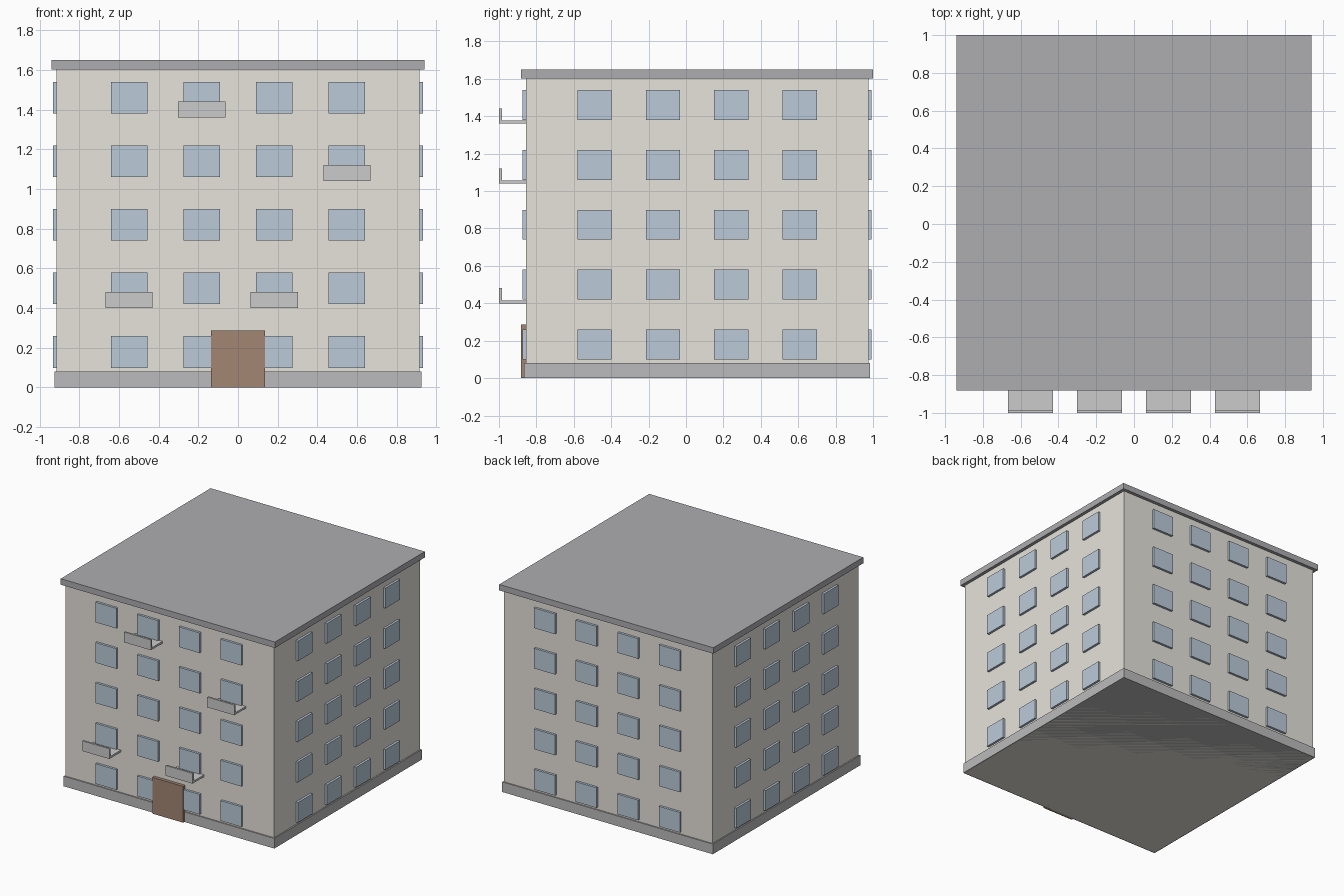
import bpy, bmesh
from mathutils import Matrix, Vector

if "Cube" in bpy.data.objects:
    bpy.data.objects.remove(bpy.data.objects["Cube"])

CY = 0.0595          # building centre in y (balconies reach y = -1)
HALF = 0.915         # half width of the square body
FLOOR = 0.3205       # storey height
COLS = [-0.549, -0.183, 0.183, 0.549]


def material(name, rgb):
    m = bpy.data.materials.new(name)
    m.diffuse_color = (*rgb, 1)
    m.use_nodes = True
    m.node_tree.nodes["Principled BSDF"].inputs["Base Color"].default_value = m.diffuse_color
    return m


WALL = material("wall_plaster", (0.80, 0.77, 0.71))
GLASS = material("window_glass", (0.50, 0.60, 0.70))
WOOD = material("door_wood", (0.36, 0.24, 0.17))
ROOF = material("roof_grey", (0.42, 0.42, 0.44))
STONE = material("plinth_grey", (0.50, 0.50, 0.51))
CONCRETE = material("balcony_grey", (0.62, 0.62, 0.62))


def boxes(name, spans, mat):
    """One object from boxes given as (low corner, high corner)."""
    bm = bmesh.new()
    for lo, hi in spans:
        lo, hi = Vector(lo), Vector(hi)
        size = Matrix.Diagonal((*(hi - lo), 1))
        bmesh.ops.create_cube(bm, size=1, matrix=Matrix.Translation((lo + hi) / 2) @ size)
    me = bpy.data.meshes.new(name)
    bm.to_mesh(me)
    bm.free()
    me.materials.append(mat)
    ob = bpy.data.objects.new(name, me)
    bpy.context.collection.objects.link(ob)
    return ob


def block(name, half, z0, z1, mat):
    boxes(name, [((-half, CY - half, z0), (half, CY + half, z1))], mat)


# Main volumes
block("body", HALF, 0, 1.6025, WALL)
block("plinth", 0.925, 0, 0.08, STONE)
block("roof_slab", 0.9405, 1.6025, 1.65, ROOF)

# Windows: one grid of panes, turned onto each of the four walls
for i, side in enumerate(["front", "right", "back", "left"]):
    panes = []
    for floor in range(5):
        zc = 0.179 + floor * FLOOR
        for x in COLS:
            panes.append(((x - 0.0915, -HALF - 0.018, zc - 0.08),
                          (x + 0.0915, -HALF + 0.018, zc + 0.08)))
    ob = boxes(side + "_windows", panes, GLASS)
    ob.data.transform(Matrix.Translation((0, CY, 0)) @ Matrix.Rotation(i * 1.5707963, 4, 'Z'))

# Entrance door
boxes("door", [((-0.135, -0.881, 0), (0.135, -0.83, 0.288))], WOOD)

# Balconies: floor slab plus front parapet, at (column, storey)
for n, (col, floor) in enumerate([(0, 1), (2, 1), (3, 3), (1, 4)]):
    x, z = COLS[col], 0.40 + (floor - 1) * FLOOR
    boxes(f"balcony_slab_{n + 1}",
          [((x - 0.119, -1, z), (x + 0.119, CY - HALF, z + 0.016))], CONCRETE)
    boxes(f"balcony_parapet_{n + 1}",
          [((x - 0.119, -1, z + 0.016), (x + 0.119, -0.985, z + 0.081))], CONCRETE)
